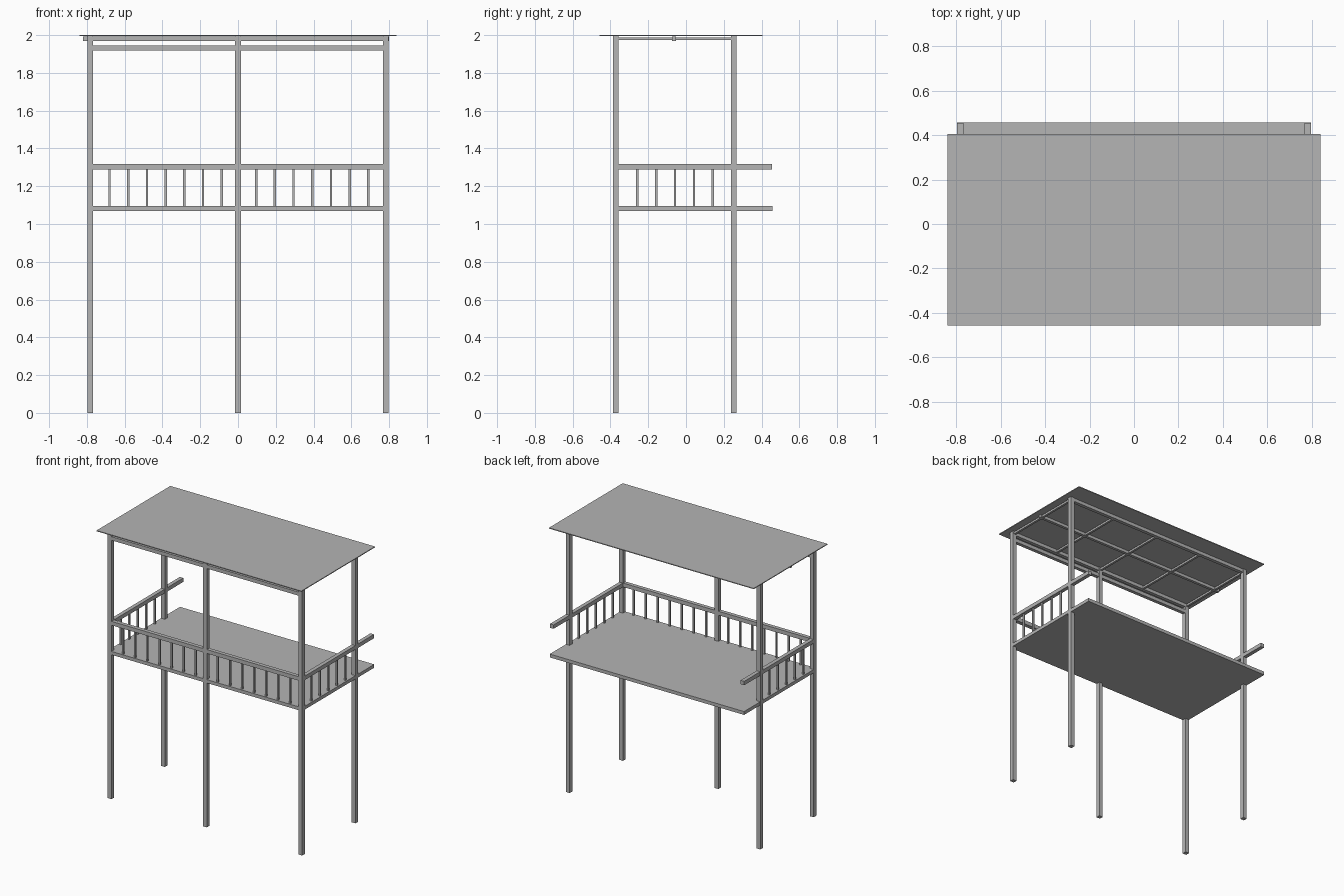
import bpy

cube = bpy.data.objects.get("Cube")
if cube:
    bpy.data.objects.remove(cube, do_unlink=True)

grey = bpy.data.materials.new("plain_grey")
grey.use_nodes = True
colour = (0.46, 0.46, 0.46, 1)
grey.diffuse_color = colour
grey.node_tree.nodes["Principled BSDF"].inputs["Base Color"].default_value = colour


def box(name, x, y, z):
    """Box spanning the given (low, high) range on each axis."""
    bpy.ops.mesh.primitive_cube_add(size=1)
    ob = bpy.context.object
    ob.name = name
    spans = (x, y, z)
    for v in ob.data.vertices:
        v.co = [lo if c < 0 else hi for c, (lo, hi) in zip(v.co, spans)]
    ob.data.materials.append(grey)
    return ob


def around(centre, half):
    return (centre - half, centre + half)


POST = 0.0155      # half width of a post
RAIL = 0.0145      # half width of a rail
SIDE = 0.782       # post centre, left and right
FRONT, BACK = -0.372, 0.253
DECK_Z = (1.07, 1.095)
RAIL_Z = (1.289, 1.318)
BEAM_Z = (1.968, 1.993)
GAP_Z = (DECK_Z[1], RAIL_Z[0])
sides = (("left", SIDE), ("right", -SIDE))

# Posts
for name, x in sides:
    box(name + "_front_post", around(x, POST), around(FRONT, POST), (0, 1.994))
    box(name + "_back_post", around(x, POST), around(BACK, POST), (0, 1.994))
box("middle_front_post", around(0, POST), around(FRONT, POST), (0, 1.994))

# Deck and roof sheet
box("deck", (-0.797, 0.797), (FRONT - RAIL, 0.458), DECK_Z)
box("roof", (-0.84, 0.84), (-0.458, 0.406), (1.994, 2.0))

# Handrails
box("front_handrail", (-SIDE, SIDE), around(FRONT, RAIL), RAIL_Z)
for name, x in sides:
    box(name + "_handrail", around(x, RAIL), (FRONT, 0.456), RAIL_Z)

# Balusters
for start in (-0.68, 0.096):
    for i in range(7):
        box("front_baluster", around(start + i * 0.099, 0.006), around(FRONT, 0.006), GAP_Z)
for name, x in sides:
    for i in range(5):
        box(name + "_baluster", around(x, 0.006), around(-0.258 + i * 0.1, 0.006), GAP_Z)

# Lengthwise roof beams
box("front_beam", (-SIDE, SIDE), around(FRONT, 0.013), BEAM_Z)
box("lower_front_beam", (-SIDE, SIDE), around(FRONT, 0.013), (1.918, 1.945))
box("back_beam", (-SIDE, SIDE), around(BACK, 0.013), BEAM_Z)
box("middle_beam", (-0.82, 0.8), around(-0.063, 0.0105), (1.97, 1.992))

# Cross beams under the roof
for i in range(-2, 3):
    box("cross_beam", around(i * SIDE / 2, 0.008), (FRONT, BACK), (1.973, 1.988))
